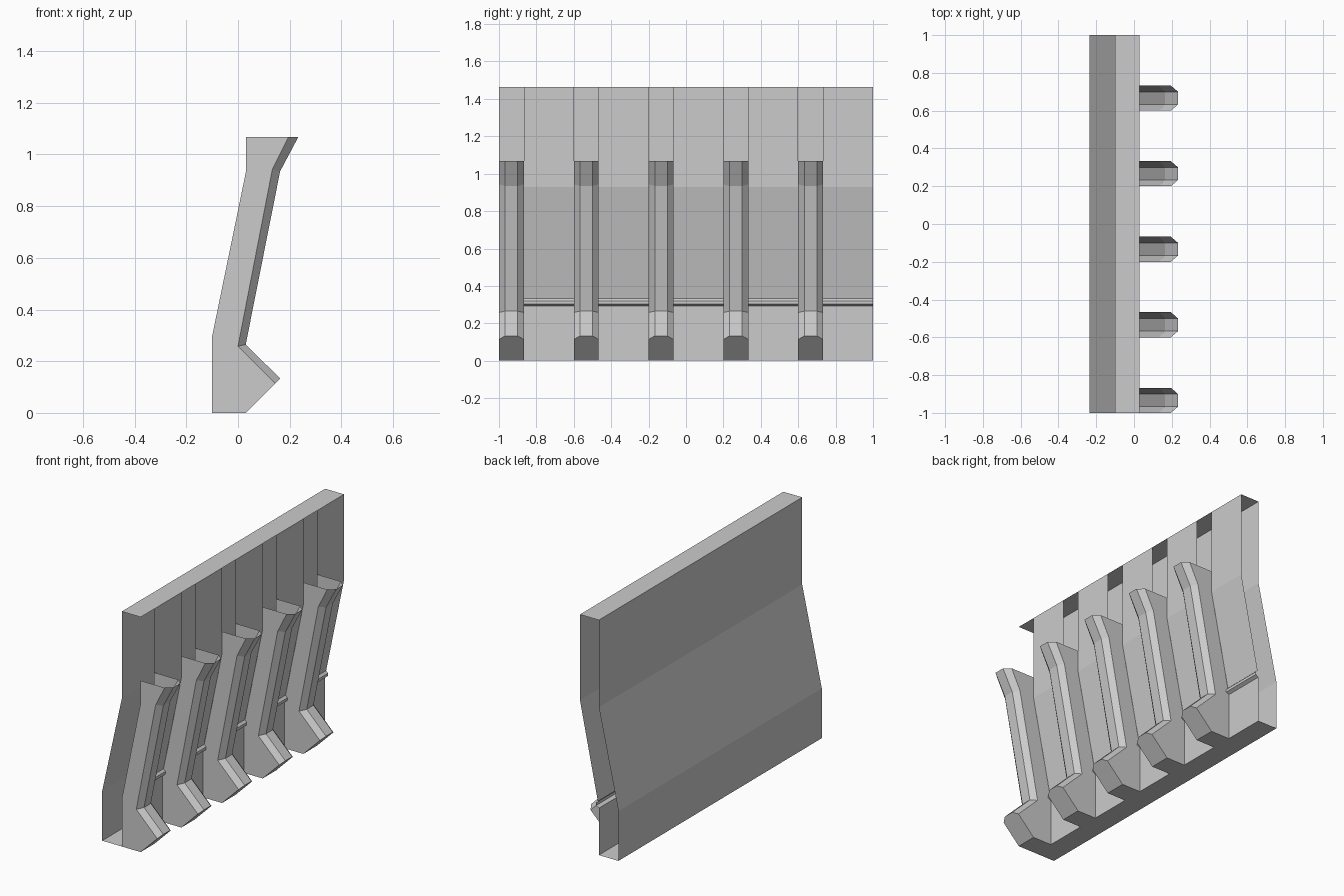
import bpy

if "Cube" in bpy.data.objects:
    bpy.data.objects.remove(bpy.data.objects["Cube"])

PITCH, RIB_W, CH = 0.4, 0.133, 0.033


def make(name, verts, faces):
    mesh = bpy.data.meshes.new(name)
    mesh.from_pydata(verts, [], faces)
    ob = bpy.data.objects.new(name, mesh)
    bpy.context.collection.objects.link(ob)
    return ob


def sheet(name, profile, y0, y1):
    """Extrude an open (x, z) profile along y as an uncapped sheet."""
    verts = [(x, y, z) for y in (y0, y1) for x, z in profile]
    n = len(profile)
    return make(name, verts, [(i, i + 1, n + i + 1, n + i) for i in range(n - 1)])


# Wall shell: bottom, back and top, with open ends
shell = [(-0.1, 0), (-0.235, 0), (-0.235, 0.31), (-0.1, 0.92), (-0.1, 1.463), (0.03, 1.463)]
sheet("wall_shell", shell, -1, 1)

# Front panels between the ribs, each with a small drip ledge
panel = [(0.03, 1.463), (0.03, 0.93), (-0.093, 0.333), (-0.08, 0.32),
         (-0.08, 0.303), (-0.1, 0.292), (-0.1, 0)]

# Rib profiles: rear edge, chamfer shoulder line and nose line
rear = [(0.03, 1.067), (0.03, 0.93), (-0.1, 0.297), (-0.1, 0), (0.03, 0)]
shoulder = [(0.144, 0.114), (0, 0.258), (0.133, 0.943), (0.195, 1.067)]
nose = [(0.163, 0.133), (0.03, 0.265), (0.163, 0.935), (0.233, 1.067)]


def rib(name, y0, y1):
    """Hollow buttress with chamfered nose, open at the top and rear."""
    side = rear + shoulder
    n = len(side)
    verts = [(x, y, z) for y in (y0, y1) for x, z in side]
    verts += [(x, y, z) for y in (y0 + CH, y1 - CH) for x, z in nose]
    a, b, c, d = 5, n + 5, 2 * n, 2 * n + 4   # shoulder and nose start indices
    faces = [tuple(range(n)), tuple(reversed(range(n, 2 * n)))]
    for i in range(3):
        for p, q in ((a, c), (c, d), (d, b)):
            faces.append((p + i, q + i, q + i + 1, p + i + 1))
    faces.append((4, n + 4, b, d, c, a))      # sloping underside of the foot
    faces.append((3, n + 3, n + 4, 4))        # flat base
    make(name, verts, faces)


for k in range(5):
    y = -1 + k * PITCH
    rib(f"rib_{k + 1}", y, y + RIB_W)
    sheet(f"front_panel_{k + 1}", panel, y + RIB_W, min(y + PITCH, 1))
